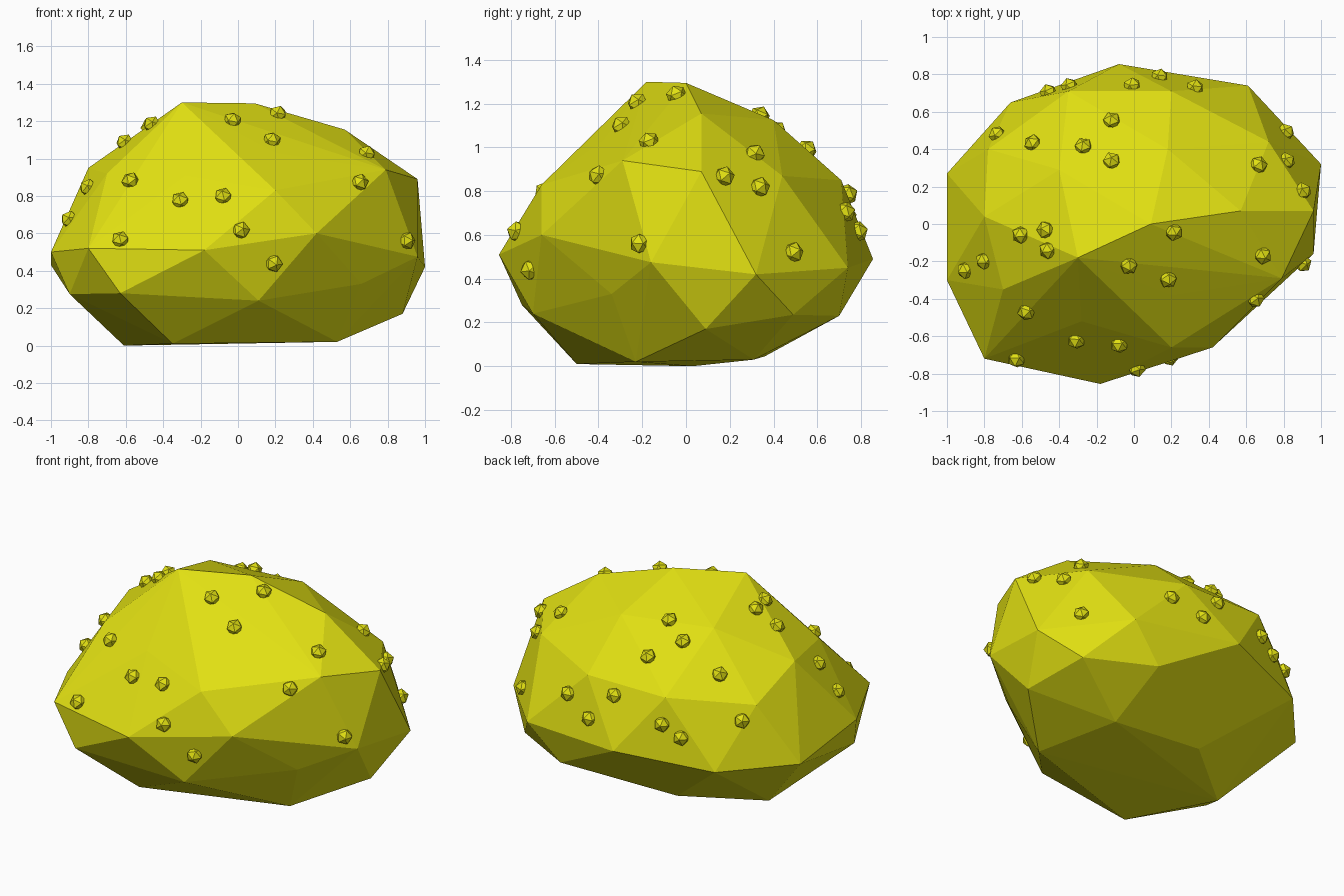
import bpy, bmesh
from mathutils import Vector
from mathutils.bvhtree import BVHTree

yellow = bpy.data.materials.new("mustard yellow")
yellow.diffuse_color = (0.75, 0.74, 0.006, 1)


def finish(name, bm):
    me = bpy.data.meshes.new(name)
    bm.to_mesh(me)
    me.materials.append(yellow)
    ob = bpy.data.objects.new(name, me)
    bpy.context.collection.objects.link(ob)
    return ob


# boulder corners in rings from crown to base, skinned with a convex hull
crown = [(-.30, -.18, 1.30), (.09, 0, 1.295), (.57, .07, 1.155),
         (-.40, .29, 1.15), (.18, .40, 1.125), (.20, -.38, 1.03)]
shoulder = [(.96, .07, .89), (.79, -.29, .94), (.20, -.66, .83), (-.28, -.52, .91),
            (-.70, -.35, .92), (-.80, .04, .95), (-.78, .40, .80), (-.35, .71, .85),
            (.20, .71, .85), (.72, .44, .87)]
waist = [(1.0, .32, .42), (.96, -.16, .475), (.42, -.66, .60), (-.18, -.855, .51),
         (-.80, -.72, .52), (-1.0, -.30, .50), (-1.0, .27, .43), (-.66, .65, .43),
         (-.08, .855, .49), (.61, .74, .45)]
lower = [(.88, .09, .17), (.66, -.34, .33), (.11, -.70, .24), (-.63, -.75, .28),
         (-.90, -.42, .275), (-.55, .30, .20), (.40, .70, .23), (.80, .49, .235)]
base = [(.53, -.23, .02), (-.35, -.50, .01), (-.61, .03, 0), (-.19, .36, .045), (.40, .31, .03)]

bm = bmesh.new()
for p in crown + shoulder + waist + lower + base:
    bm.verts.new(p)
res = bmesh.ops.convex_hull(bm, input=bm.verts)
bmesh.ops.delete(bm, geom=[v for v in bm.verts if not v.link_faces], context='VERTS')
bmesh.ops.recalc_face_normals(bm, faces=bm.faces)
tree = BVHTree.FromBMesh(bm)
finish("boulder", bm)
bm.free()

# small faceted nubs, snapped onto the boulder surface
front = [(-.63, -.73, .57), (-.57, -.46, .87), (-.31, -.63, .78), (-.08, -.65, .80),
         (.02, -.79, .62), (.19, -.71, .44), (-.03, -.22, 1.20), (.21, -.04, 1.23),
         (.18, -.29, 1.09)]
right = [(.69, -.17, 1.03), (.65, -.40, .87), (.90, -.21, .56), (.67, .32, .98),
         (.82, .34, .82), (.91, .18, .87), (.81, .49, .52)]
left = [(-.48, -.03, 1.18), (-.61, -.06, 1.09), (-.46, -.14, 1.18), (-.81, -.20, .85),
        (-.91, -.25, .68)]
back = [(-.54, .43, .94), (-.27, .41, 1.07), (-.12, .34, 1.15), (-.12, .56, 1.0),
        (-.74, .49, .72), (-.46, .71, .62), (-.35, .75, .69), (-.01, .75, .79),
        (.14, .80, .62), (.33, .75, .71)]
bm = bmesh.new()
for p in front + right + left + back:
    loc, normal, _, _ = tree.find_nearest(Vector(p))
    mat = normal.to_track_quat('Z', 'Y').to_matrix().to_4x4()
    mat.translation = loc
    bmesh.ops.create_icosphere(bm, subdivisions=1, radius=.05, matrix=mat)
finish("surface_nubs", bm)
bm.free()
